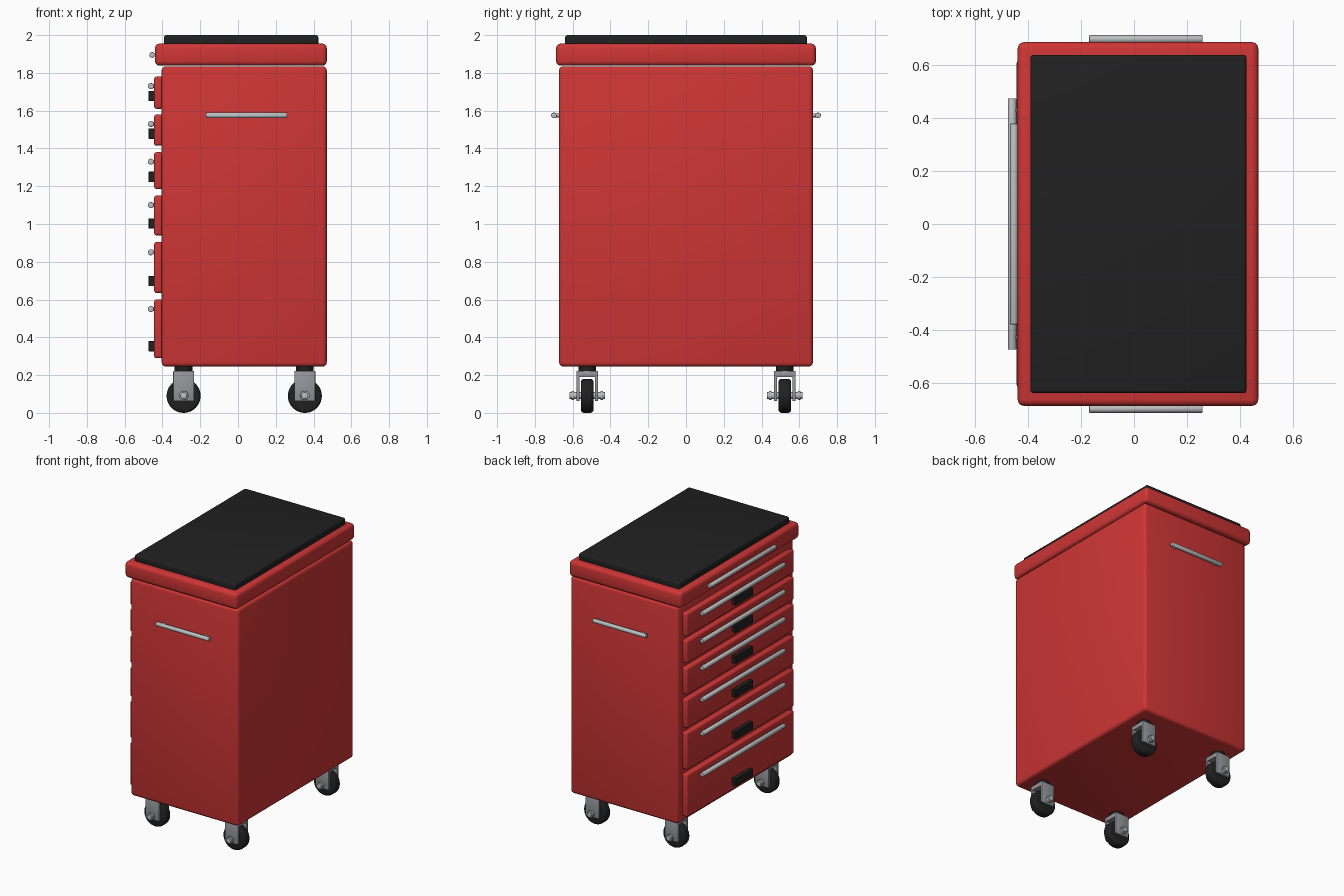
import bpy, bmesh, math
from mathutils import Matrix, Vector

if "Cube" in bpy.data.objects:
    bpy.data.objects.remove(bpy.data.objects["Cube"])


def material(name, rgb):
    m = bpy.data.materials.new(name)
    m.diffuse_color = (*rgb, 1)
    m.use_nodes = True
    m.node_tree.nodes["Principled BSDF"].inputs["Base Color"].default_value = m.diffuse_color
    return m


RED = material("red paint", (0.62, 0.036, 0.036))
BLACK = material("black rubber", (0.015, 0.015, 0.015))
STEEL = material("bright steel", (0.5, 0.52, 0.53))
GREY = material("bracket grey", (0.30, 0.31, 0.33))


def finish(bm, name, mat):
    me = bpy.data.meshes.new(name)
    bm.to_mesh(me)
    bm.free()
    me.materials.append(mat)
    me.shade_smooth()
    me.set_sharp_from_angle(angle=math.radians(35))
    ob = bpy.data.objects.new(name, me)
    bpy.context.collection.objects.link(ob)
    return ob


def box(name, x, y, z, mat, bevel=0.0, segments=3):
    """Box from (min, max) ranges with rounded edges."""
    bm = bmesh.new()
    size = [r[1] - r[0] for r in (x, y, z)]
    mid = [(r[0] + r[1]) / 2 for r in (x, y, z)]
    bmesh.ops.create_cube(bm, size=1, matrix=Matrix.Translation(mid) @ Matrix.Diagonal((*size, 1)))
    if bevel:
        bmesh.ops.bevel(bm, geom=bm.edges[:], offset=bevel, segments=segments,
                        profile=0.5, affect='EDGES')
    return finish(bm, name, mat)


def rod(name, centre, axis, length, radius, mat, bevel=0.0, sides=24, segments=2):
    """Cylinder along an axis with rounded rims."""
    bm = bmesh.new()
    rot = Vector((0, 0, 1)).rotation_difference(Vector(axis)).to_matrix().to_4x4()
    bmesh.ops.create_cone(bm, cap_ends=True, segments=sides, radius1=radius, radius2=radius,
                          depth=length, matrix=Matrix.Translation(centre) @ rot)
    if bevel:
        rims = [e for e in bm.edges if any(len(f.verts) > 4 for f in e.link_faces)]
        bmesh.ops.bevel(bm, geom=rims, offset=bevel, segments=segments,
                        profile=0.5, affect='EDGES')
    return finish(bm, name, mat)


X, Y, Z = (1, 0, 0), (0, 1, 0), (0, 0, 1)

# Cabinet, lid and top mat
box("cabinet_body", (-0.404, 0.47), (-0.672, 0.672), (0.245, 1.835), RED, 0.022)
box("lid", (-0.44, 0.47), (-0.688, 0.688), (1.838, 1.955), RED, 0.024)
box("top_mat", (-0.392, 0.425), (-0.64, 0.64), (1.93, 2.0), BLACK, 0.012)

# Drawers: bottom, top, handle height, latch centre height
drawers = [(1.61, 1.78, 1.73, 1.678), (1.415, 1.58, 1.53, 1.478), (1.185, 1.38, 1.33, 1.25),
           (0.94, 1.15, 1.10, 1.003), (0.635, 0.905, 0.85, 0.698), (0.29, 0.60, 0.55, 0.353)]
for i, (z0, z1, zh, zl) in enumerate(drawers, 1):
    box(f"drawer_{i}", (-0.444, -0.395), (-0.62, 0.62), (z0, z1), RED, 0.012)
    rod(f"drawer_handle_{i}", (-0.461, 0, zh), Y, 0.95, 0.016, STEEL, 0.003)
    box(f"drawer_latch_{i}", (-0.474, -0.44), (-0.1, 0.1), (zl - 0.027, zl + 0.027), BLACK, 0.002, 1)
    for s in (-1, 1):
        rod(f"drawer_handle_post_{i}", (-0.448, s * 0.43, zh), X, 0.02, 0.01, STEEL, sides=12)

# Lid handle
rod("lid_handle", (-0.454, 0, 1.895), Y, 0.76, 0.015, STEEL, 0.003)

# Side push handles with posts
for s in (-1, 1):
    rod("side_handle", (0.045, s * 0.699, 1.575), X, 0.43, 0.015, STEEL, 0.003)
    for dx in (-0.17, 0.17):
        rod("side_handle_post", (0.045 + dx, s * 0.682, 1.575), Y, 0.03, 0.01, STEEL, sides=12)

# Casters
for cx in (-0.288, 0.354):
    for cy in (-0.523, 0.523):
        rod("caster_wheel", (cx, cy, 0.09), Y, 0.066, 0.09, BLACK, 0.016, 40, 4)
        rod("caster_stem", (cx, cy, 0.23), Z, 0.05, 0.047, BLACK)
        box("caster_bracket_top", (cx - 0.055, cx + 0.055), (cy - 0.058, cy + 0.058),
            (0.19, 0.222), GREY, 0.004, 2)
        for s in (-1, 1):
            ys = sorted((cy + s * 0.04, cy + s * 0.058))
            box("caster_bracket_side", (cx - 0.055, cx + 0.055), ys, (0.062, 0.215), GREY, 0.004, 2)
            rod("axle_nut", (cx, cy + s * 0.077, 0.092), Y, 0.014, 0.025, STEEL, 0.002, 12)
        rod("axle", (cx, cy, 0.092), Y, 0.19, 0.018, STEEL, 0.002, 16)
